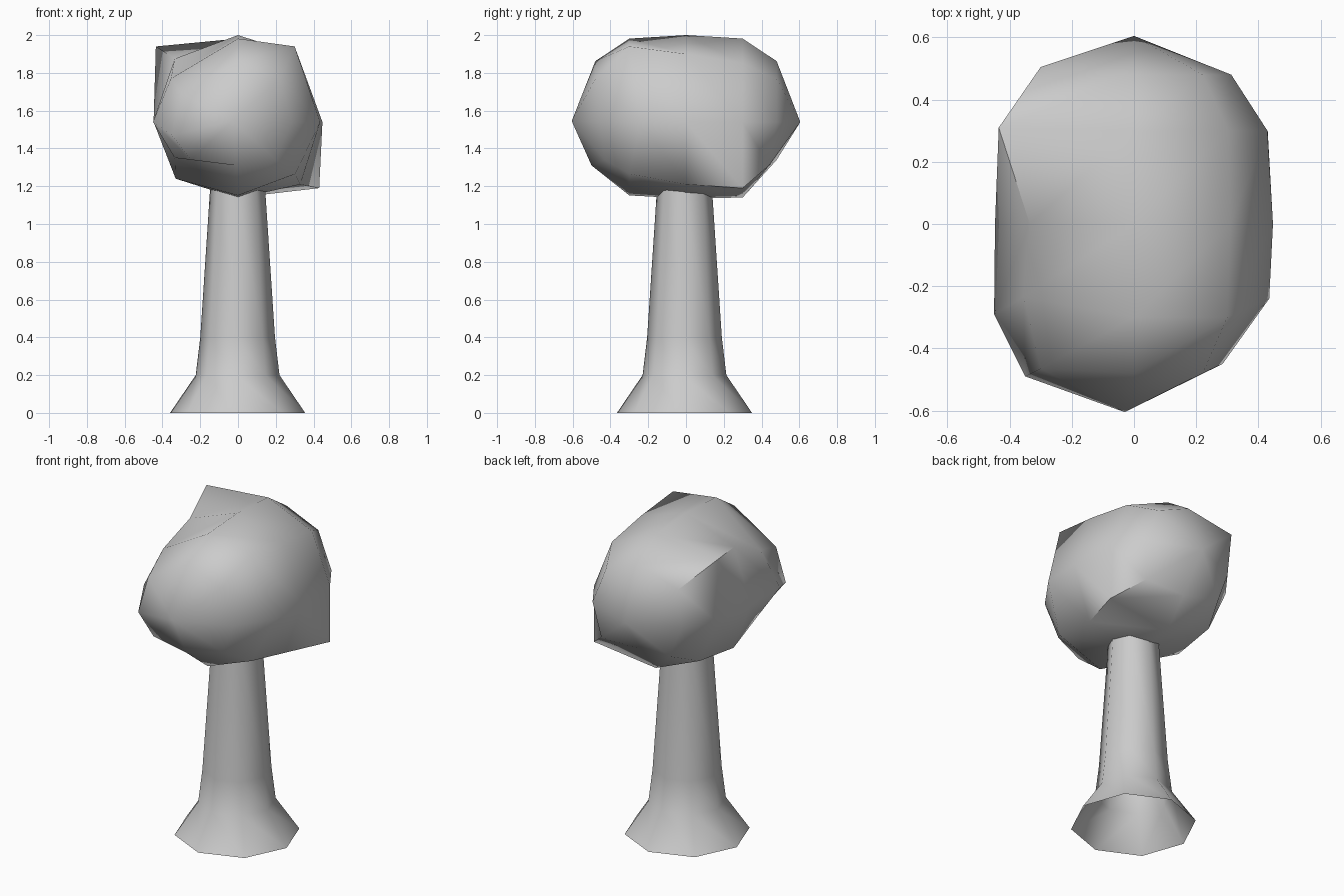
import bpy, math

if "Cube" in bpy.data.objects:
    bpy.data.objects.remove(bpy.data.objects["Cube"])


def make(name, verts, faces, angle):
    mesh = bpy.data.meshes.new(name)
    mesh.from_pydata(verts, [], faces)
    mesh.validate()
    obj = bpy.data.objects.new(name, mesh)
    bpy.context.collection.objects.link(obj)
    bpy.ops.object.select_all(action='DESELECT')
    obj.select_set(True)
    bpy.context.view_layer.objects.active = obj
    bpy.ops.object.shade_smooth_by_angle(angle=math.radians(angle))
    return obj


def bridge(rings, n):
    # triangle pairs between consecutive rings of n points
    faces = []
    for r in range(rings - 1):
        for i in range(n):
            j = (i + 1) % n
            a, b, c, d = r * n + i, r * n + j, (r + 1) * n + j, (r + 1) * n + i
            faces += [(a, b, d), (b, c, d)]
    return faces


N = 8

# Trunk: flared eight-sided tube, open at the ends
profile = [(0.358, 0.0), (0.222, 0.2), (0.198, 0.4), (0.145, 1.2)]
verts = []
for r, z in profile:
    for i in range(N):
        a = math.radians(-3 + 45 * i)
        verts.append((-0.002 + r * math.cos(a), -0.008 + r * math.sin(a), z))
make("trunk", verts, bridge(len(profile), N), 60)

# Crown: faceted capsule along y, with a few corners pulled about
rings = [(-0.48, 0.7), (-0.30, 0.96), (0.0, 1.0), (0.30, 0.96), (0.48, 0.7)]
pulled = {
    (0, 0): (0.285, -0.45, 1.54), (0, 3): (-0.30, -0.465, 1.69),
    (0, 4): (-0.35, -0.49, 1.47), (0, 5): (-0.25, -0.48, 1.34),
    (0, 6): (-0.01, -0.50, 1.31), (0, 7): (0.20, -0.43, 1.34),
    (1, 0): (0.435, -0.24, 1.54), (1, 1): (0.30, -0.30, 1.94),
    (1, 3): (-0.355, -0.235, 1.77), (1, 4): (-0.45, -0.29, 1.54),
    (1, 5): (-0.335, -0.23, 1.35), (2, 1): (0.31, 0.0, 1.90),
    (2, 3): (-0.335, 0.0, 1.875), (2, 5): (-0.33, 0.0, 1.24),
    (2, 7): (0.33, 0.0, 1.21), (3, 3): (-0.435, 0.31, 1.94),
    (3, 6): (0.0, 0.30, 1.14), (3, 7): (0.43, 0.30, 1.19),
    (4, 3): (-0.30, 0.505, 1.79), (4, 4): (-0.30, 0.47, 1.54),
    (4, 6): (0.0, 0.44, 1.31), (4, 7): (0.28, 0.44, 1.31),
}
verts = []
for k, (y, s) in enumerate(rings):
    for i in range(N):
        a = math.radians(45 * i)
        up = math.sin(a)
        point = (0.447 * s * math.cos(a), y, 1.54 + s * up * (0.46 if up > 0 else 0.405))
        verts.append(pulled.get((k, i), point))
faces = bridge(len(rings), N)
front, back = len(verts), len(verts) + 1
verts += [(-0.03, -0.605, 1.545), (0.0, 0.605, 1.54)]
last = (len(rings) - 1) * N
for i in range(N):
    j = (i + 1) % N
    faces += [(front, j, i), (back, last + i, last + j)]
# ring order runs clockwise seen from +y, so flip every face outward
faces = [f[::-1] for f in faces]
make("crown", verts, faces, 60)
